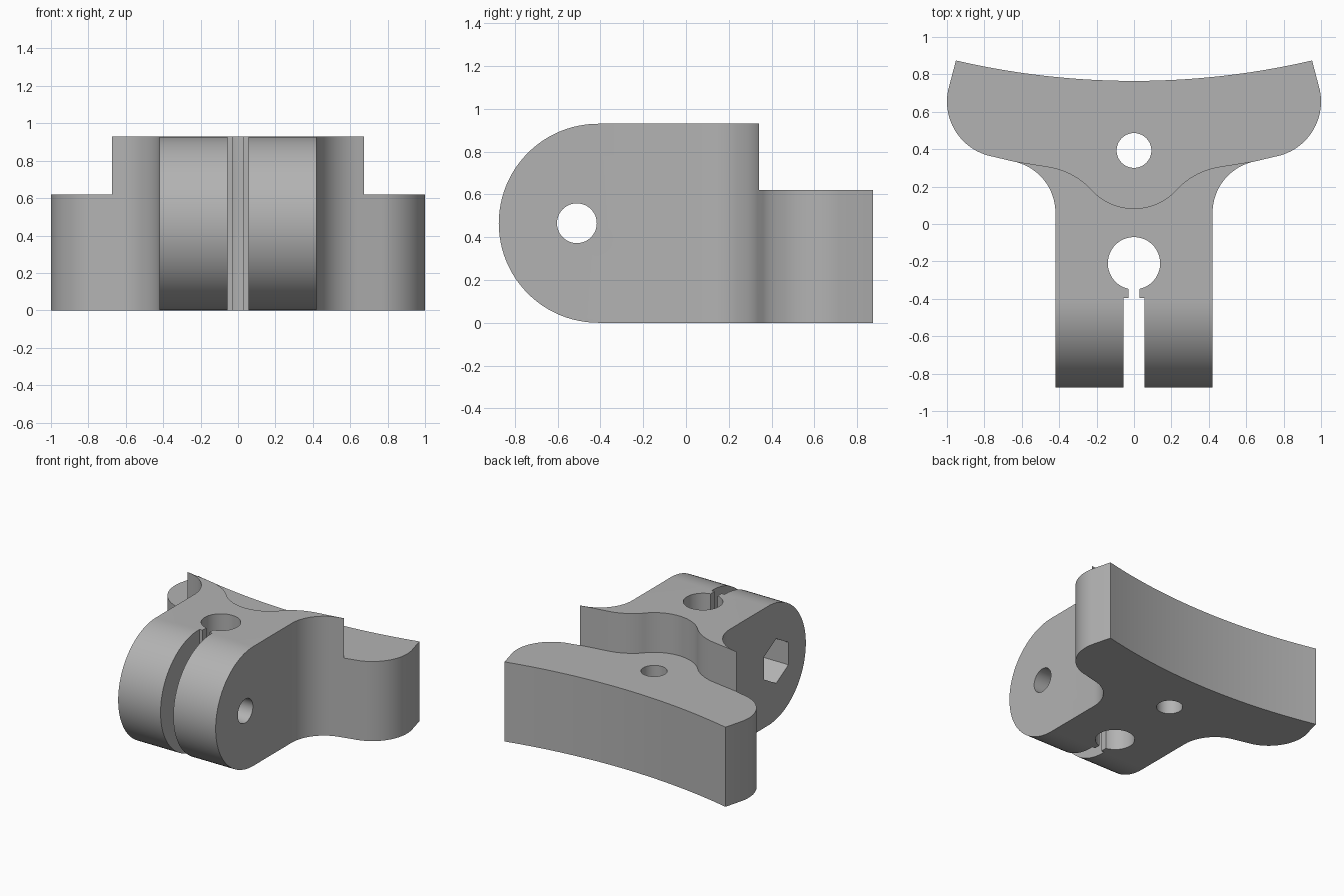
import bpy, bmesh, math
from mathutils import Vector

if "Cube" in bpy.data.objects:
    bpy.data.objects.remove(bpy.data.objects["Cube"], do_unlink=True)

HEIGHT, STEP, ARM = 0.93, 0.62, 0.42
BOLT_Y, BOLT_Z = -0.51, HEIGHT / 2


def arc(cx, cy, r, a0, a1, n):
    """Points on an arc, angles in degrees."""
    angles = [math.radians(a0 + (a1 - a0) * i / n) for i in range(n + 1)]
    return [(cx + r * math.cos(a), cy + r * math.sin(a)) for a in angles]


def circle(cx, cy, r, n=48, start=0):
    return arc(cx, cy, r, start, start + 360, n)[:-1]


def mirrored(half):
    """Close a right half outline with its mirror image."""
    return half + [(-x, y) for x, y in reversed(half) if abs(x) > 1e-5]


def prism(name, outline, lo, hi, axis="Z"):
    """Extrude an outline along Z, or a (y, z) outline along X."""
    place = (lambda u, v: (u, v, lo)) if axis == "Z" else (lambda u, v: (lo, u, v))
    bm = bmesh.new()
    face = bm.faces.new([bm.verts.new(place(u, v)) for u, v in outline])
    ext = bmesh.ops.extrude_face_region(bm, geom=[face])
    shift = Vector((0, 0, hi - lo)) if axis == "Z" else Vector((hi - lo, 0, 0))
    moved = [g for g in ext["geom"] if isinstance(g, bmesh.types.BMVert)]
    bmesh.ops.translate(bm, verts=moved, vec=shift)
    bmesh.ops.recalc_face_normals(bm, faces=bm.faces)
    mesh = bpy.data.meshes.new(name)
    bm.to_mesh(mesh)
    bm.free()
    obj = bpy.data.objects.new(name, mesh)
    bpy.context.collection.objects.link(obj)
    return obj


def cut(target, tool, operation="DIFFERENCE"):
    """Apply a boolean and discard its cutter."""
    tool.hide_render = True
    mod = target.modifiers.new(tool.name, "BOOLEAN")
    mod.operation, mod.solver, mod.object = operation, "EXACT", tool
    bpy.context.view_layer.objects.active = target
    bpy.ops.object.modifier_apply(modifier=mod.name)
    bpy.data.objects.remove(tool, do_unlink=True)


# T-shaped plan: square arm, inner fillet, rounded shoulder, concave back
plan = [(ARM, -1.0)]
plan += arc(0.70, 0.06, 0.28, 180, 99.8, 16)
plan += arc(0.70, 0.655, 0.30, -80.2, 11.6, 20)
plan += arc(0, 4.965, 4.2, -76.9, -90, 14)
body = prism("clamp_bracket", mirrored(plan), -0.1, HEIGHT + 0.1)

# Rounded nose seen from the side
nose = arc(-0.41, BOLT_Z, BOLT_Z, 270, 90, 48)
cut(body, prism("side_profile", nose + [(1.2, HEIGHT), (1.2, 0)], -1.2, 1.2, "X"), "INTERSECT")

# Lowered rear ledge with a curved step around the mounting hole
ledge = arc(0, 0.393, 0.31, -90, -43, 12)
ledge += arc(0.5195, -0.089, 0.4, 137, 98.5, 12)[1:]
ledge += [(0.68, 0.342), (1.2, 0.342), (1.2, 1.2)]
cut(body, prism("ledge_cutter", mirrored(ledge), STEP, 1.2))

# Vertical mounting hole and clamp bore
cut(body, prism("mounting_hole", circle(0, 0.393, 0.093), -0.3, 1.3))
cut(body, prism("clamp_bore", circle(0, -0.21, 0.14), -0.3, 1.3))

# Clamp slit, narrowing where it meets the bore
slit = [(0.03, -0.25), (0.03, -0.395), (0.055, -0.395), (0.055, -1.2)]
cut(body, prism("clamp_slit", mirrored(slit), -0.3, 1.3))

# Cross bolt hole and hexagonal nut pocket
cut(body, prism("bolt_hole", circle(BOLT_Y, BOLT_Z, 0.093), -1.2, 1.2, "X"))
cut(body, prism("nut_pocket", circle(BOLT_Y, BOLT_Z, 0.174, 6, 30), -0.8, -0.2, "X"))

# Single grey material
grey = bpy.data.materials.new("plain grey")
grey.use_nodes = True
colour = (0.45, 0.45, 0.45, 1)
grey.diffuse_color = colour
grey.node_tree.nodes["Principled BSDF"].inputs["Base Color"].default_value = colour
body.data.materials.clear()
body.data.materials.append(grey)
for poly in body.data.polygons:
    poly.material_index = 0

bpy.ops.object.select_all(action="DESELECT")
body.select_set(True)
bpy.context.view_layer.objects.active = body
bpy.ops.object.shade_smooth_by_angle(angle=math.radians(30))
